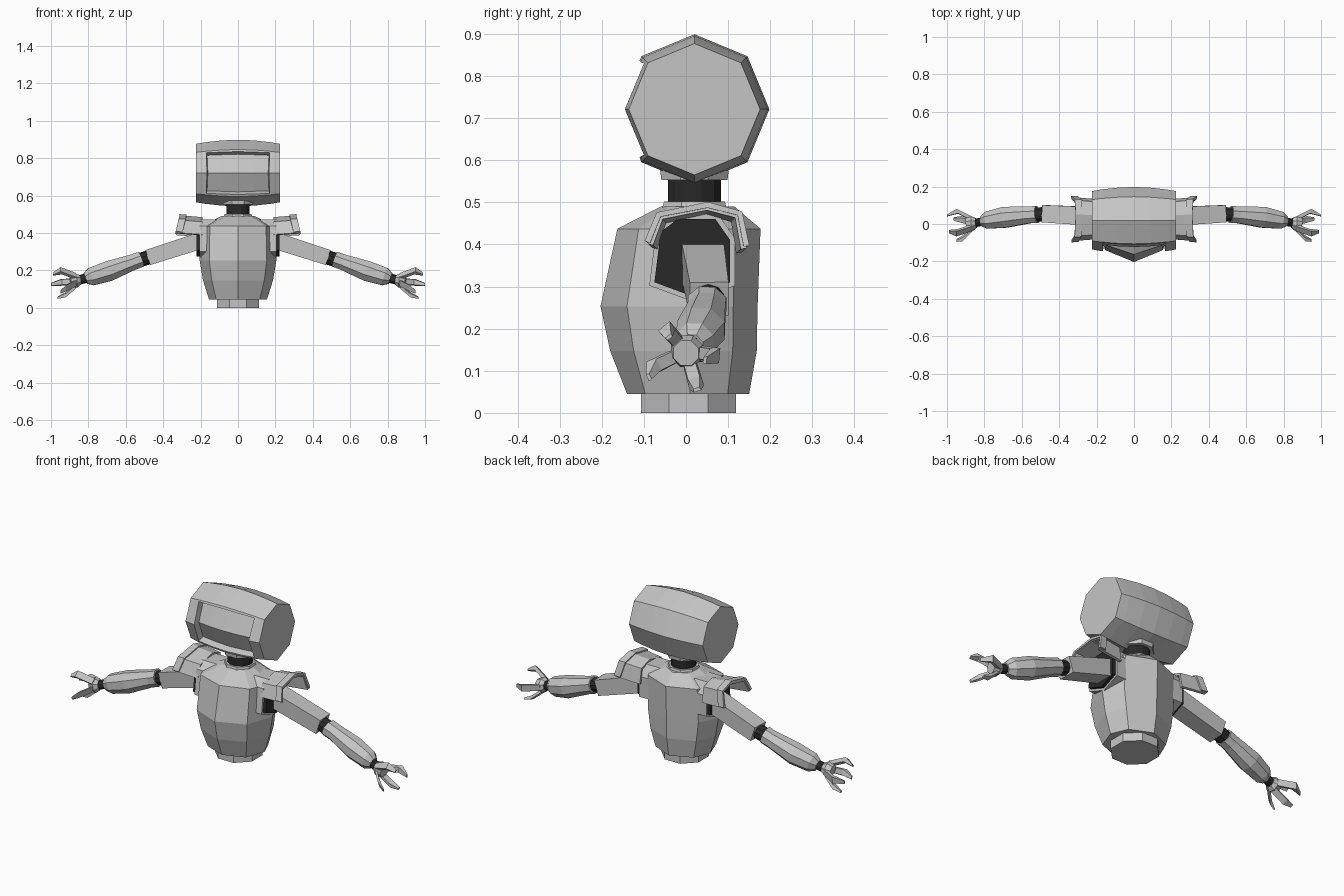
import bpy, bmesh, math
from mathutils import Vector

if "Cube" in bpy.data.objects:
    bpy.data.objects.remove(bpy.data.objects["Cube"])


def material(name, rgb):
    m = bpy.data.materials.new(name)
    m.diffuse_color = (*rgb, 1)
    m.use_nodes = True
    m.node_tree.nodes["Principled BSDF"].inputs["Base Color"].default_value = m.diffuse_color
    return m


GREY = material("light_grey", (0.56, 0.56, 0.56))
BLACK = material("joint_black", (0.022, 0.022, 0.022))


def finish(bm, name, mat, mirror=False, thick=0):
    bmesh.ops.recalc_face_normals(bm, faces=bm.faces[:])
    me = bpy.data.meshes.new(name)
    bm.to_mesh(me)
    bm.free()
    ob = bpy.data.objects.new(name, me)
    bpy.context.collection.objects.link(ob)
    me.materials.append(mat)
    if thick:
        s = ob.modifiers.new("thickness", 'SOLIDIFY')
        s.thickness = thick
        s.offset = 0
    if mirror:
        ob.modifiers.new("mirror", 'MIRROR')
    return ob


def loft(rings, closed=True):
    """Skin a row of equal-length point rings; closed rings get end caps."""
    bm = bmesh.new()
    vs = [[bm.verts.new(p) for p in r] for r in rings]
    n = len(rings[0])
    for a, b in zip(vs, vs[1:]):
        for i in range(n if closed else n - 1):
            j = (i + 1) % n
            bm.faces.new((a[i], a[j], b[j], b[i]))
    if closed:
        bm.faces.new(vs[0])
        bm.faces.new(vs[-1])
    return bm


def limb(name, stations, n, mat):
    """Mirrored tube through (x, y, z, radius_y, radius_z) stations."""
    axis = (Vector(stations[-1][:3]) - Vector(stations[0][:3])).normalized()
    up = axis.cross(Vector((0, 1, 0))).normalized()
    side = up.cross(axis)
    rings = []
    for x, y, z, ry, rz in stations:
        k = 1 / math.cos(math.pi / n)
        rings.append([Vector((x, y, z))
                      + side * ry * k * math.cos((i + .5) * math.tau / n)
                      + up * rz * k * math.sin((i + .5) * math.tau / n)
                      for i in range(n)])
    return finish(loft(rings), name, mat, True)


def disc(name, cy, levels, n, mat):
    """Upright n-sided turned part from (z, radius) levels."""
    rings = [[(r * math.cos((i + .5) * math.tau / n),
               cy + r * math.sin((i + .5) * math.tau / n), z)
              for i in range(n)] for z, r in levels]
    return finish(loft(rings), name, mat)


# Torso: eight-sided barrel with a keeled front
def torso_ring(z, yf, yb, w):
    d = 0.75 * w
    return [(0, yf, z), (d, yf * .69, z), (w, .01, z), (d, yb * .66, z),
            (0, yb, z), (-d, yb * .66, z), (-w, .01, z), (-d, yf * .69, z)]


torso = [(.045, -.14, .15, .155), (.147, -.18, .168, .187),
         (.253, -.203, .17, .205), (.437, -.163, .177, .2),
         (.49, -.06, .115, .09)]
finish(loft([torso_ring(*s) for s in torso]), "torso", GREY)

# Base, neck and collars
disc("base", .006, [(0, .122), (.05, .122)], 8, GREY)
disc("neck_collar", .02, [(.48, .085), (.502, .078)], 8, GREY)
disc("neck", .02, [(.49, .065), (.57, .065)], 12, BLACK)
disc("head_collar", .02, [(.553, .085), (.575, .088)], 8, GREY)

# Head: bulging octagonal drum lying along x, with a recessed screen
rings = []
for x, r in [(-.225, .156), (-.178, .164), (-.09, .174), (0, .178),
             (.09, .174), (.178, .164), (.225, .156)]:
    rings.append([(x, .02 + r * math.cos(i * math.pi / 4),
                   .721 + r * math.sin(i * math.pi / 4)) for i in range(8)])
bm = loft(rings)
bmesh.ops.recalc_face_normals(bm, faces=bm.faces[:])
screen = [f for f in bm.faces if f.normal.y < -.7
          and abs(f.calc_center_median().x) < .17]
bmesh.ops.inset_region(bm, faces=screen, thickness=.012, depth=0)
bmesh.ops.inset_region(bm, faces=screen, thickness=.001, depth=-.035)
finish(bm, "head", GREY)

# Shoulder sockets: light rim around a dark core
hole = [(-.075, .31), (-.06, .43), (-.02, .46), (.07, .46),
        (.105, .41), (.105, .31), (.02, .275)]


def plug(name, x0, x1, s, mat):
    rings = [[(x, .02 + (y - .02) * s, .37 + (z - .37) * s) for y, z in hole]
             for x in (x0, x1)]
    finish(loft(rings), name, mat, True)


plug("shoulder_rim", .1, .205, 1.13, GREY)
plug("shoulder_joint", .1, .222, 1, BLACK)

# Shoulder pads: flared arch with a raised outer lip
arch = [(-.085, .4), (-.06, .465), (.05, .488), (.122, .468), (.137, .39)]


def arch_ring(x, grow, slant):
    return [(x + (.5 - z) * slant, .025 + (y - .025) * (1 + grow),
             z + grow * .1) for y, z in arch]


finish(loft([arch_ring(.19, -.1, 0), arch_ring(.305, 0, .25)], False),
       "shoulder_pad", GREY, True, .014)
finish(loft([arch_ring(.272, .04, .25), arch_ring(.309, .06, .25)], False),
       "shoulder_pad_lip", GREY, True, .014)

# Arms
limb("upper_arm", [(.2, .04, .36, .05, .045), (.48, .055, .27, .046, .042)],
     4, GREY)
limb("elbow", [(.47, .053, .272, .038, .036), (.525, .05, .256, .038, .036)],
     10, BLACK)
limb("forearm", [(.518, .05, .26, .046, .042), (.56, .049, .245, .045, .042),
                 (.69, .036, .197, .056, .054), (.785, .02, .167, .045, .048),
                 (.815, .014, .157, .026, .03)], 8, GREY)
limb("wrist", [(.8, .014, .162, .022, .024), (.855, .005, .148, .022, .024)],
     10, BLACK)
limb("palm", [(.845, .006, .15, .026, .026), (.865, .002, .146, .038, .038),
              (.895, 0, .142, .03, .03)], 8, GREY)

# Fingers: bent claws given by knuckle and tip
fingers = [((.945, .068, .137), (1.0, .045, .125)),
           ((.945, -.045, .197), (.99, -.04, .18)),
           ((.915, -.075, .11), (.95, -.088, .085)),
           ((.92, .022, .072), (.965, .026, .055))]
for k, (knee, tip) in enumerate(fingers):
    out = Vector((0, knee[1], knee[2] - .143)).normalized()
    base = Vector((.862, 0, .146)) + out * .026
    across = Vector((1, 0, 0)).cross(out)
    rings = []
    for p, w, t, lean in ((base, .017, .013, .3), (Vector(knee), .018, .012, .3),
                          (Vector(tip), .009, .004, 0)):
        o = (out + Vector((lean, 0, 0))) * t
        rings.append([p + across * w + o, p - across * w + o,
                      p - across * w * .8 - o, p + across * w * .8 - o])
    finish(loft(rings), f"finger_{k + 1}", GREY, True)
